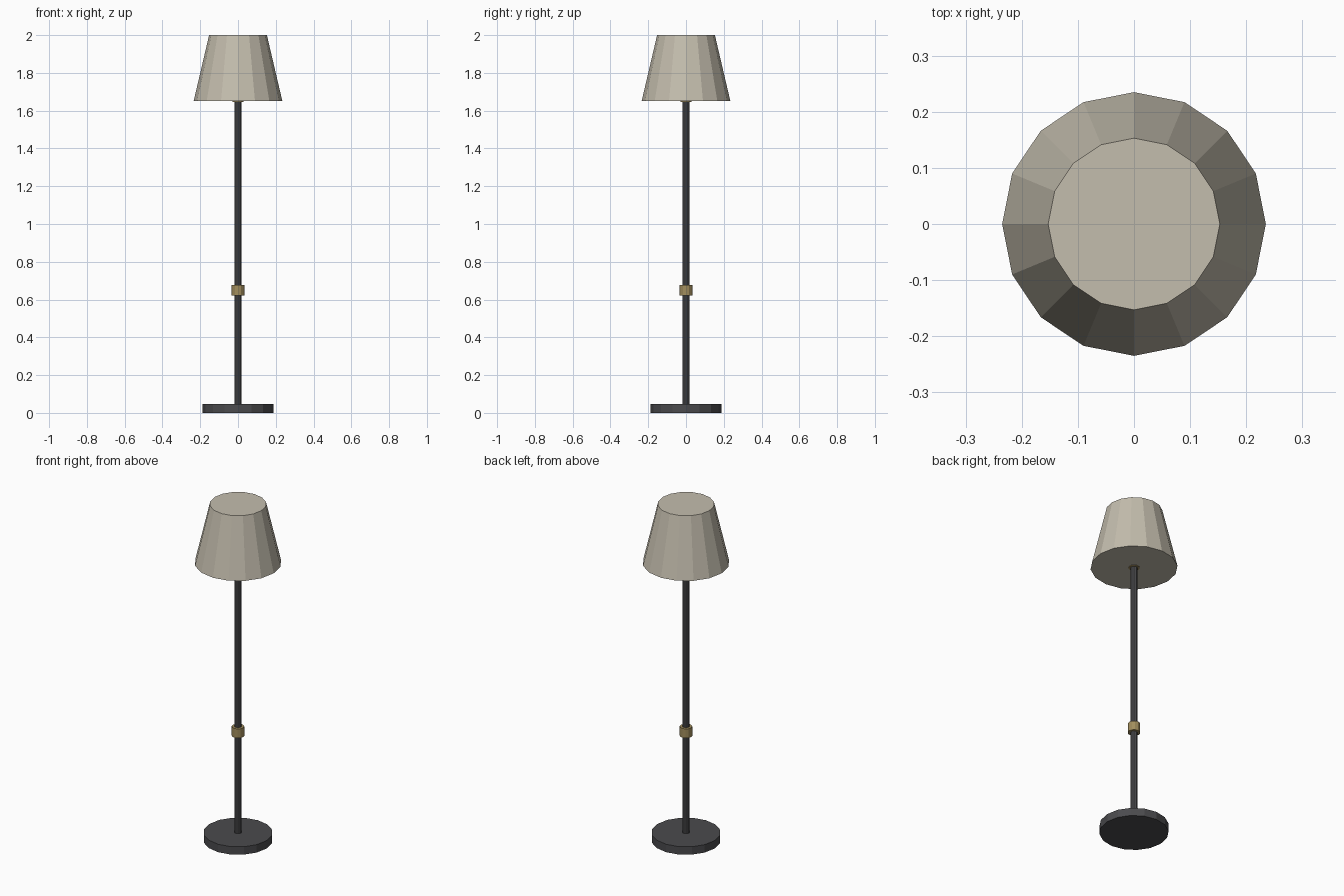
import bpy

if "Cube" in bpy.data.objects:
    bpy.data.objects.remove(bpy.data.objects["Cube"])


def material(name, rgb):
    m = bpy.data.materials.new(name)
    m.diffuse_color = (*rgb, 1)
    m.use_nodes = True
    m.node_tree.nodes["Principled BSDF"].inputs["Base Color"].default_value = m.diffuse_color
    return m


def frustum(name, sides, r_bottom, r_top, z0, z1, mat):
    """Flat-faced capped cone or cylinder standing between z0 and z1."""
    bpy.ops.mesh.primitive_cone_add(vertices=sides, radius1=r_bottom, radius2=r_top,
                                    depth=z1 - z0, location=(0, 0, (z0 + z1) / 2))
    ob = bpy.context.object
    ob.name = name
    ob.data.materials.append(mat)
    return ob


dark = material("dark_metal", (0.07, 0.07, 0.075))
brass = material("brass", (0.36, 0.27, 0.11))
fabric = material("shade_fabric", (0.55, 0.51, 0.42))

# Base disc and pole
frustum("base", 16, 0.187, 0.187, 0, 0.047, dark)
frustum("pole", 10, 0.019, 0.019, 0.04, 1.66, dark)

# Brass fittings: collar on the pole, socket just peeking out of the shade
frustum("collar", 12, 0.034, 0.034, 0.622, 0.677, brass)
frustum("socket", 12, 0.03, 0.03, 1.647, 1.70, brass)

# Tapered closed lampshade
frustum("lampshade", 16, 0.235, 0.153, 1.65, 2.0, fabric)
